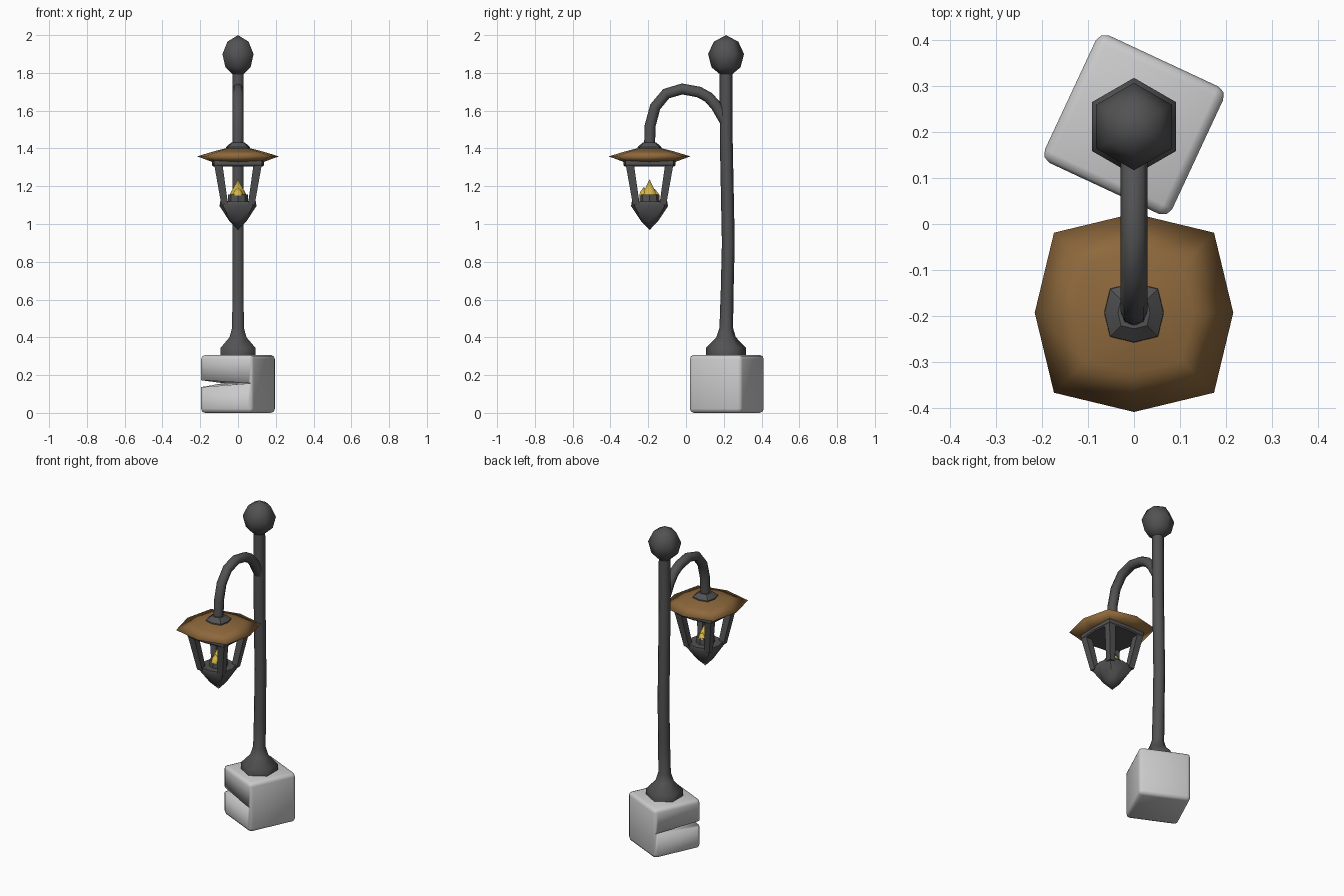
import bpy, bmesh, math
from mathutils import Vector, Matrix

if "Cube" in bpy.data.objects:
    bpy.data.objects.remove(bpy.data.objects["Cube"])

IRON = (0.085, 0.085, 0.085)


def finish(name, bm, color=None, angle=35):
    bmesh.ops.remove_doubles(bm, verts=bm.verts, dist=0.001)
    bmesh.ops.recalc_face_normals(bm, faces=bm.faces)
    me = bpy.data.meshes.new(name)
    bm.to_mesh(me)
    bm.free()
    ob = bpy.data.objects.new(name, me)
    bpy.context.collection.objects.link(ob)
    if color:
        mat = bpy.data.materials.new(name + "_colour")
        mat.diffuse_color = (*color, 1)
        mat.use_nodes = True
        mat.node_tree.nodes["Principled BSDF"].inputs["Base Color"].default_value = mat.diffuse_color
        me.materials.append(mat)
    bpy.ops.object.select_all(action='DESELECT')
    ob.select_set(True)
    bpy.context.view_layer.objects.active = ob
    bpy.ops.object.shade_smooth_by_angle(angle=math.radians(angle))
    return ob


def loft(bm, rings):
    """Skin a list of point rings and cap both ends (a one-point ring makes a tip)."""
    vs = [[bm.verts.new(p) for p in ring] for ring in rings]
    n = max(len(r) for r in vs)
    for a, b in zip(vs, vs[1:]):
        for i in range(n):
            j = (i + 1) % n
            if len(a) == 1:
                bm.faces.new((a[0], b[j], b[i]))
            elif len(b) == 1:
                bm.faces.new((a[i], a[j], b[0]))
            else:
                bm.faces.new((a[i], a[j], b[j], b[i]))
    for end in (vs[0], vs[-1]):
        if len(end) > 1:
            bm.faces.new(end)


def ring(r, x, y, z, n=8, k=1.0, start=0.0):
    """Horizontal ring; k pushes every second point outward (squarish octagon)."""
    if r == 0:
        return [(x, y, z)]
    pts = []
    for i in range(n):
        a = start + math.tau * i / n
        q = r * (k if i % 2 else 1)
        pts.append((x + q * math.cos(a), y + q * math.sin(a), z))
    return pts


# Stone block with a wedge-shaped crack across one corner
CY = 0.212
turn = Matrix.Translation((0, CY + 0.004, 0)) @ Matrix.Rotation(math.radians(-25), 4, 'Z')
bm = bmesh.new()
bmesh.ops.create_cube(bm, size=1, matrix=turn @ Matrix.Translation((0, 0, 0.1535))
                      @ Matrix.Diagonal((0.306, 0.306, 0.307, 1)))
bmesh.ops.bevel(bm, geom=bm.edges[:], offset=0.022, segments=2, profile=0.5, affect='EDGES')
block = finish("stone_block", bm, angle=60)

bm = bmesh.new()
pts = [(-0.16, 0.155, 0.157), (0.155, -0.16, 0.157),
       (-0.19, -0.19, 0.13), (-0.19, -0.19, 0.178)]
v = [bm.verts.new(turn @ Vector(p)) for p in pts]
for f in ((0, 1, 2), (0, 1, 3), (0, 2, 3), (1, 2, 3)):
    bm.faces.new([v[i] for i in f])
cutter = finish("crack_cutter", bm)
cutter.hide_render = True
cutter.hide_set(True)
mod = block.modifiers.new("crack", 'BOOLEAN')
mod.operation = 'DIFFERENCE'
mod.solver = 'EXACT'
mod.object = cutter

# Six-sided pole, slightly bowed, with flared foot
bm = bmesh.new()
pole = [(0.106, 0.30, 0), (0.106, 0.345, 0), (0.052, 0.40, 0), (0.036, 0.45, 0.001),
        (0.034, 0.65, 0.006), (0.034, 0.90, 0.012), (0.034, 1.15, 0.007),
        (0.034, 1.45, 0.001), (0.034, 1.81, 0)]
loft(bm, [ring(r, 0, CY + dy, z, 6, start=math.pi / 6) for r, z, dy in pole])
finish("pole", bm, IRON, 62)

# Ball finial
bm = bmesh.new()
ball = [(0.035, 1.795), (0.077, 1.83), (0.095, 1.90), (0.065, 1.965), (0, 2.0)]
loft(bm, [ring(r, 0, CY, z, 6, start=math.pi / 6) for r, z in ball])
finish("ball_finial", bm, IRON, 62)

# Curved arm
LY = -0.193
path = [(0.215, 1.53), (0.16, 1.625), (0.12, 1.67), (0.07, 1.698), (-0.02, 1.715),
        (-0.105, 1.69), (-0.163, 1.62), (-0.19, 1.52), (LY, 1.41)]
path = [Vector((0, y, z)) for y, z in path]
X = Vector((1, 0, 0))
rings = []
for i, p in enumerate(path):
    t = (path[min(i + 1, len(path) - 1)] - path[max(i - 1, 0)]).normalized()
    nrm = t.cross(X)
    rings.append([p + 0.029 * (X * math.cos(a) + nrm * math.sin(a))
                  for a in (math.tau * s / 8 for s in range(8))])
bm = bmesh.new()
loft(bm, rings)
finish("arm", bm, IRON, 50)


# Lantern parts share a squarish octagon plan
def lantern(name, profile, k=1.14, color=IRON, angle=35):
    b = bmesh.new()
    loft(b, [ring(r, 0, LY, z, 8, k) for r, z in profile])
    return finish(name, b, color, angle)


lantern("collar", [(0.066, 1.39), (0.064, 1.407), (0.035, 1.432)])
lantern("roof", [(0.135, 1.328), (0.216, 1.358), (0.13, 1.384), (0.06, 1.402)],
        color=(0.27, 0.14, 0.045), angle=180)
lantern("roof_plate", [(0.132, 1.305), (0.138, 1.312), (0.138, 1.335)], k=1.3)
lantern("basin", [(0, 0.968), (0.045, 1.015), (0.098, 1.095), (0.094, 1.118)], angle=50)
lantern("candle", [(0.055, 1.11), (0.052, 1.157)], k=1.0)

# Four slanted corner posts
bm = bmesh.new()
for sx in (-1, 1):
    for sy in (-1, 1):
        loft(bm, [[(sx * c + h * a, LY + sy * c + h * b, z)
                   for a, b in ((-1, -1), (1, -1), (1, 1), (-1, 1))]
                  for c, h, z in ((0.070, 0.018, 1.10), (0.105, 0.022, 1.32))])
finish("corner_posts", bm, IRON)

# Flame made of a tall tongue and two lower side tongues
bm = bmesh.new()
for x, y, r, mid, top in ((0, 0, 0.046, 1.165, 1.237), (0, -0.03, 0.028, 1.168, 1.196),
                          (0, 0.028, 0.026, 1.163, 1.185)):
    loft(bm, [ring(r, x, LY + y, 1.15, 6), ring(r * 0.85, x, LY + y, mid, 6),
              ring(0, x, LY + y, top, 6)])
finish("flame", bm, (0.68, 0.47, 0.06), 60)
